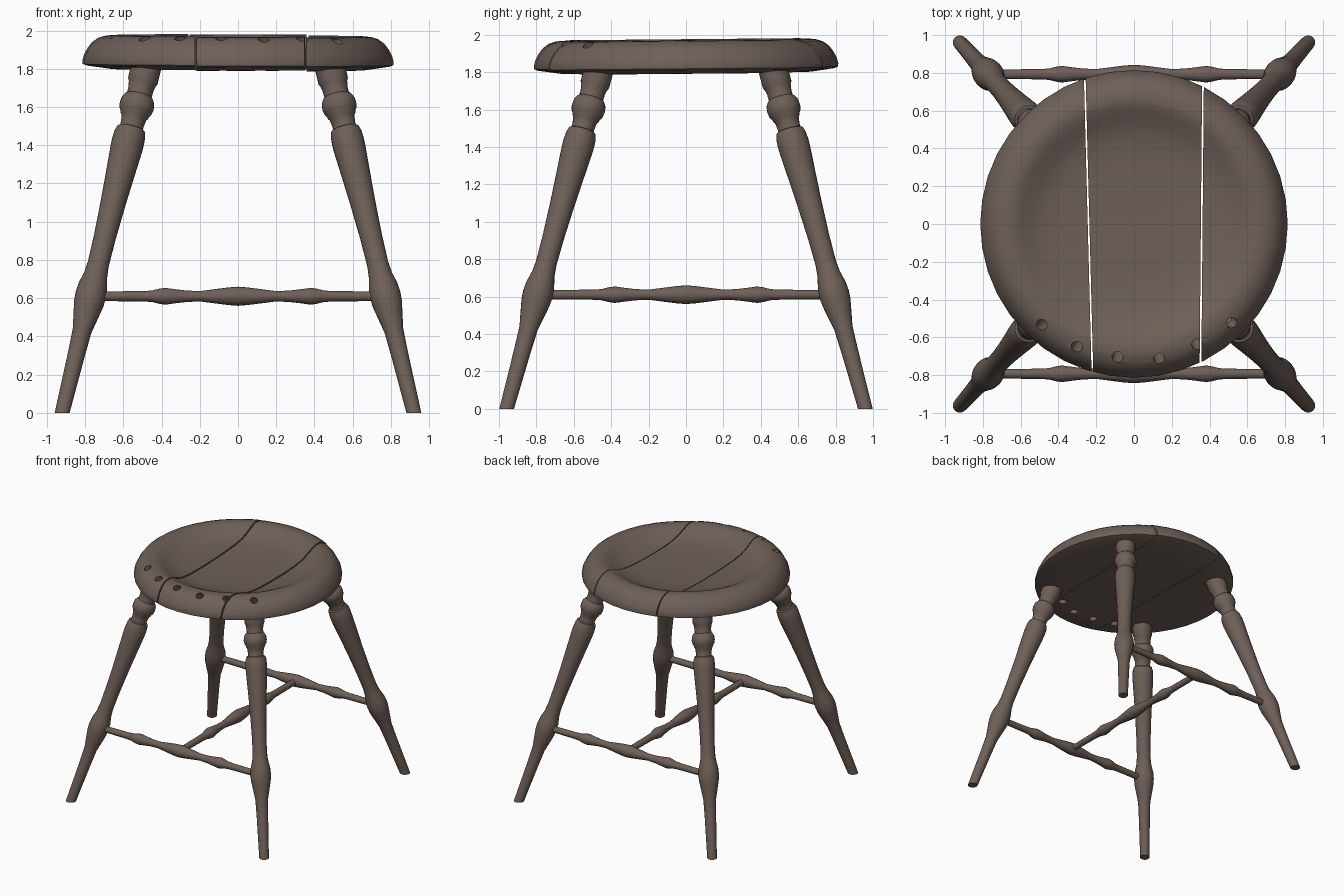
import bpy, bmesh, math
from mathutils import Vector, Matrix

if "Cube" in bpy.data.objects:
    bpy.data.objects.remove(bpy.data.objects["Cube"])

wood = bpy.data.materials.new("dark_brown_wood")
wood.diffuse_color = (0.155, 0.116, 0.098, 1)
wood.use_nodes = True
wood.node_tree.nodes["Principled BSDF"].inputs["Base Color"].default_value = wood.diffuse_color


def lathe(profile, steps):
    """Closed turned solid around z from (radius, height) pairs."""
    bm = bmesh.new()
    pts = [(0, profile[0][1])] + list(profile) + [(0, profile[-1][1])]
    vs = [bm.verts.new((r, 0, z)) for r, z in pts]
    es = [bm.edges.new(p) for p in zip(vs, vs[1:])]
    bmesh.ops.spin(bm, geom=vs + es, cent=(0, 0, 0), axis=(0, 0, 1),
                   angle=2 * math.pi, steps=steps)
    bmesh.ops.remove_doubles(bm, verts=bm.verts[:], dist=0.0005)
    bmesh.ops.recalc_face_normals(bm, faces=bm.faces[:])
    return bm


def cut(bm, point, normal):
    """Remove everything on the normal side of a plane and cap the opening."""
    bmesh.ops.bisect_plane(bm, geom=bm.verts[:] + bm.edges[:] + bm.faces[:],
                           plane_co=point, plane_no=normal, clear_outer=True)
    rim = [e for e in bm.edges if e.is_boundary]
    caps = bmesh.ops.holes_fill(bm, edges=rim, sides=0)["faces"]
    bmesh.ops.triangulate(bm, faces=caps)
    bmesh.ops.recalc_face_normals(bm, faces=bm.faces[:])


def make(name, bm):
    me = bpy.data.meshes.new(name)
    bm.to_mesh(me)
    bm.free()
    ob = bpy.data.objects.new(name, me)
    me.materials.append(wood)
    bpy.context.collection.objects.link(ob)
    return ob


def activate(ob):
    bpy.ops.object.select_all(action='DESELECT')
    ob.select_set(True)
    bpy.context.view_layer.objects.active = ob


def smooth(ob, angle=35):
    activate(ob)
    bpy.ops.object.shade_smooth_by_angle(angle=math.radians(angle))


def along(a, b):
    """Matrix placing the z axis on the line from a towards b."""
    d = Vector(b) - Vector(a)
    return Matrix.Translation(a) @ d.to_track_quat('Z', 'Y').to_matrix().to_4x4()


# Slanted peg holes along the front of the seat
holes = bmesh.new()
for x, y in [(-.485, -.53), (-.30, -.645), (-.087, -.70),
             (.133, -.71), (.333, -.635), (.52, -.525)]:
    top = Vector((x, y, 1.95))
    lean = Vector((x, y, 0)).normalized() * 0.55 + Vector((0, 0, 1))
    bmesh.ops.create_cone(holes, cap_ends=True, segments=14, radius1=.03, radius2=.03,
                          depth=.5, matrix=along(top, top + lean))
cutter = make("hole_cutter", holes)
cutter.hide_render = True

# Dished round seat split into three planks by narrow cracks
seat_profile = [(.40, 1.797), (.64, 1.795), (.67, 1.797), (.79, 1.814), (.812, 1.822),
                (.814, 1.84), (.806, 1.87), (.788, 1.905), (.765, 1.935), (.735, 1.957),
                (.70, 1.969), (.665, 1.973), (.63, 1.968), (.59, 1.95), (.54, 1.925),
                (.48, 1.905), (.40, 1.893), (.25, 1.885)]
cracks = [((-.2605, .77), (-.2205, -.77)), ((.365, .73), (.352, -.75))]
gap = 0.0045


def side(i, sign):
    (x0, y0), (x1, y1) = cracks[i]
    n = Vector((y0 - y1, x1 - x0, 0)).normalized() * sign
    return Vector((x0, y0, 1.9)) - n * gap, n


planks = [("left", [side(0, 1)], .003),
          ("middle", [side(0, -1), side(1, 1)], 0),
          ("right", [side(1, -1)], -.004)]
pivot = Matrix.Translation((0, 0, 1.9))
tilt = pivot @ Matrix.Rotation(0.009, 4, 'X') @ pivot.inverted()
for name, planes, lift in planks:
    bm = lathe(seat_profile, 40)
    bm.transform(tilt)
    for point, normal in planes:
        cut(bm, point, normal)
    bm.transform(Matrix.Translation((0, 0, lift)))
    ob = make("seat_plank_" + name, bm)
    mod = ob.modifiers.new("peg_holes", 'BOOLEAN')
    mod.operation, mod.solver, mod.object = 'DIFFERENCE', 'EXACT', cutter
    activate(ob)
    bpy.ops.object.modifier_apply(modifier=mod.name)
    smooth(ob)
bpy.data.objects.remove(cutter)

# Four splayed turned legs, feet cut level with the floor
leg_profile = [(.036, -.06), (.038, 0), (.045, .30), (.050, .43), (.064, .50), (.078, .57),
               (.081, .615), (.077, .66), (.062, .72), (.056, .78), (.058, .92), (.066, 1.10),
               (.076, 1.26), (.084, 1.38), (.085, 1.42), (.082, 1.46), (.074, 1.485),
               (.062, 1.49), (.061, 1.51), (.066, 1.545), (.074, 1.555), (.076, 1.565),
               (.086, 1.58), (.091, 1.605), (.087, 1.635), (.074, 1.655), (.066, 1.66),
               (.066, 1.69), (.071, 1.72), (.079, 1.735), (.079, 1.84)]
for sx, side_name in ((-1, "left"), (1, "right")):
    for sy, end_name in ((-1, "front"), (1, "back")):
        foot = Vector((sx * .92, sy * .959, 0))
        slope = Vector((-sx * .243, -sy * .272, 1))
        bm = lathe([(r, z * slope.length) for r, z in leg_profile], 24)
        bm.transform(along(foot, foot + slope))
        cut(bm, Vector((0, 0, 0)), Vector((0, 0, -1)))
        smooth(make(f"leg_{end_name}_{side_name}", bm))

# Turned stretchers: front, back and one joining their middles
half = [(.050, 0), (.046, .05), (.036, .13), (.027, .20), (.030, .27), (.037, .33),
        (.044, .38), (.040, .41), (.030, .45), (.027, .50), (.025, .77)]
rod = [(r, -z) for r, z in half[:0:-1]] + half
for name, centre, direction in (("front", (0, -.793, .61), (1, 0, 0)),
                                ("back", (0, .793, .61), (1, 0, 0)),
                                ("middle", (0, 0, .61), (0, 1, 0))):
    bm = lathe(rod, 20)
    bm.transform(along(centre, Vector(centre) + Vector(direction)))
    smooth(make("stretcher_" + name, bm))
